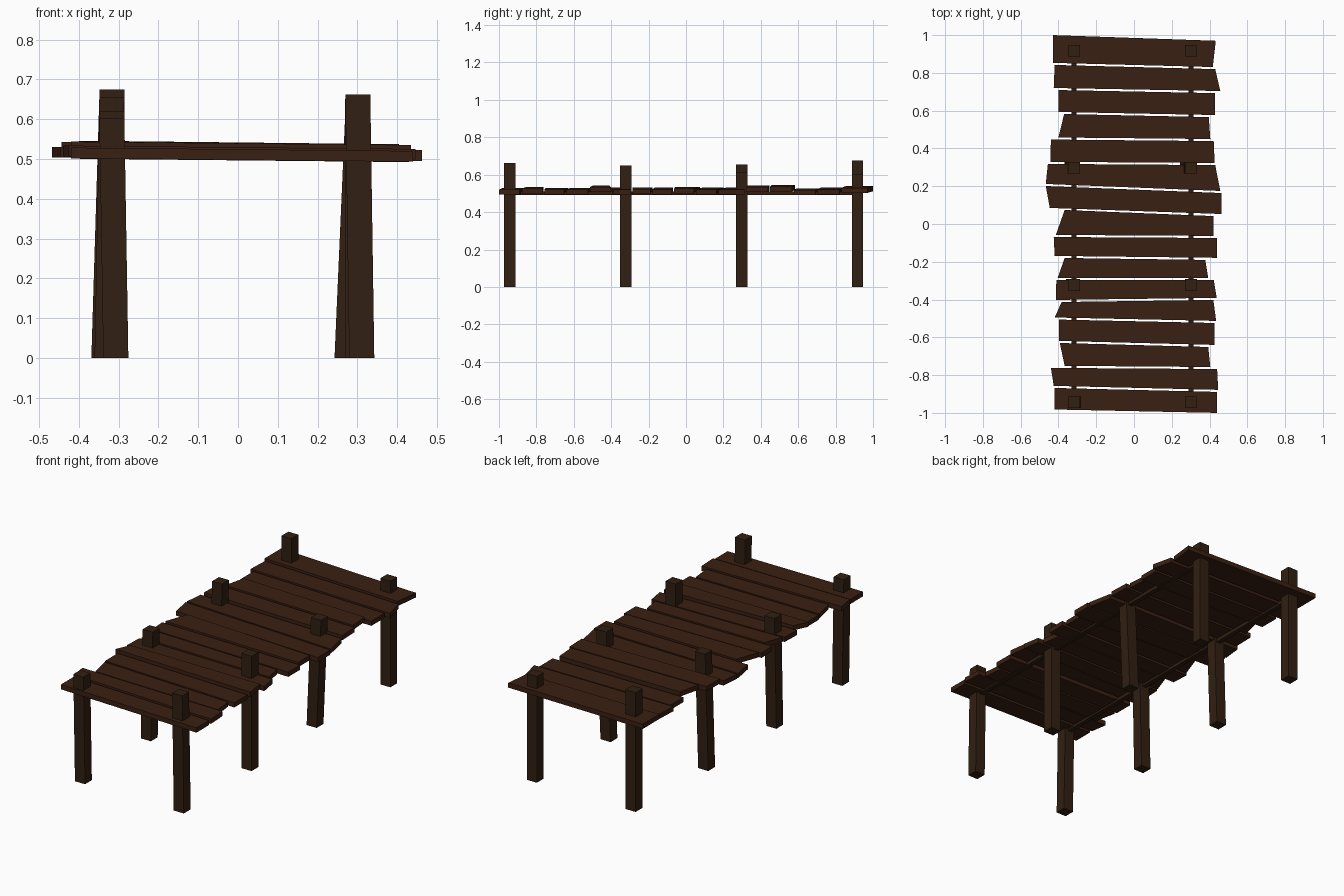
import bpy, bmesh


def material(name, rgb):
    m = bpy.data.materials.new(name)
    m.diffuse_color = (*rgb, 1)
    return m


PLANK = material("plank_wood", (0.042, 0.014, 0.006))
POST = material("post_wood", (0.031, 0.014, 0.006))


def prism(name, bottom, top, mat):
    """Solid between two matching four-point loops."""
    bm = bmesh.new()
    a = [bm.verts.new(p) for p in bottom]
    b = [bm.verts.new(p) for p in top]
    bm.faces.new(a[::-1])
    bm.faces.new(b)
    for i in range(4):
        j = (i + 1) % 4
        bm.faces.new((a[i], a[j], b[j], b[i]))
    bmesh.ops.recalc_face_normals(bm, faces=bm.faces)
    me = bpy.data.meshes.new(name)
    bm.to_mesh(me)
    bm.free()
    me.materials.append(mat)
    ob = bpy.data.objects.new(name, me)
    bpy.context.collection.objects.link(ob)
    return ob


def square(x, y, z, hx, hy):
    return [(x + sx * hx, y + sy * hy, z)
            for sx, sy in ((-1, -1), (1, -1), (1, 1), (-1, 1))]


# Deck planks, back to front: rear and front x of the left end, the same of
# the right end, rear y at left and right, underside z
PLANKS = [
    (-.43, -.43, .433, .417, 1.0, .97, .508),
    (-.42, -.425, .43, .457, .842, .82, .5),
    (-.4, -.4, .43, .43, .709, .693, .497),
    (-.37, -.4, .396, .404, .582, .566, .515),
    (-.44, -.443, .422, .427, .447, .439, .512),
    (-.456, -.467, .43, .457, .318, .312, .5),
    (-.467, -.446, .462, .462, .201, .164, .5),
    (-.367, -.414, .42, .42, .074, .042, .505),
    (-.425, -.42, .44, .44, -.069, -.074, .5),
    (-.367, -.404, .377, .393, -.18, -.19, .502),
    (-.411, -.414, .422, .438, -.296, -.296, .5),
    (-.383, -.42, .42, .435, -.413, -.402, .513),
    (-.398, -.398, .425, .425, -.506, -.524, .499),
    (-.393, -.367, .393, .404, -.63, -.651, .499),
    (-.44, -.425, .44, .446, -.762, -.768, .503),
    (-.42, -.42, .44, .44, -.868, -.889, .498),
]
GAP, THICK, TILT = 0.011, 0.027, 0.005
for i, (l0, l1, r0, r1, yl, yr, z) in enumerate(PLANKS):
    nl, nr = PLANKS[i + 1][4:6] if i < 15 else (-.971, -.989)
    plan = [(l1, nl + GAP if i < 15 else -.982, z + TILT * .7),
            (r1, nr + GAP if i < 15 else -1.0, z - TILT),
            (r0, yr, z - TILT), (l0, yl, z + TILT * .7)]
    prism(f"deck_plank_{i + 1}", plan,
          [(x, y, h + THICK) for x, y, h in plan], PLANK)

# Posts: x position, heights and sideways shift of the foot, front to back
ROWS = {
    "left": (-.317, (.603, .62, .655, .675), (.01, -.012, -.02, 0)),
    "right": (.301, (.662, .65, .615, .6), (.01, 0, -.027, 0)),
}
for side, (x, heights, leans) in ROWS.items():
    for i, (h, lean) in enumerate(zip(heights, leans)):
        y = -.943 + i * .62
        prism(f"{side}_post_{i + 1}", square(x + lean, y, 0, .0315, .0305),
              square(x, y, h, .0315, .0305), POST)
    # Bearer under the planks
    prism(f"{side}_bearer", square(x, -.013, .491, .013, .93),
          square(x, -.013, .511, .013, .93), POST)
